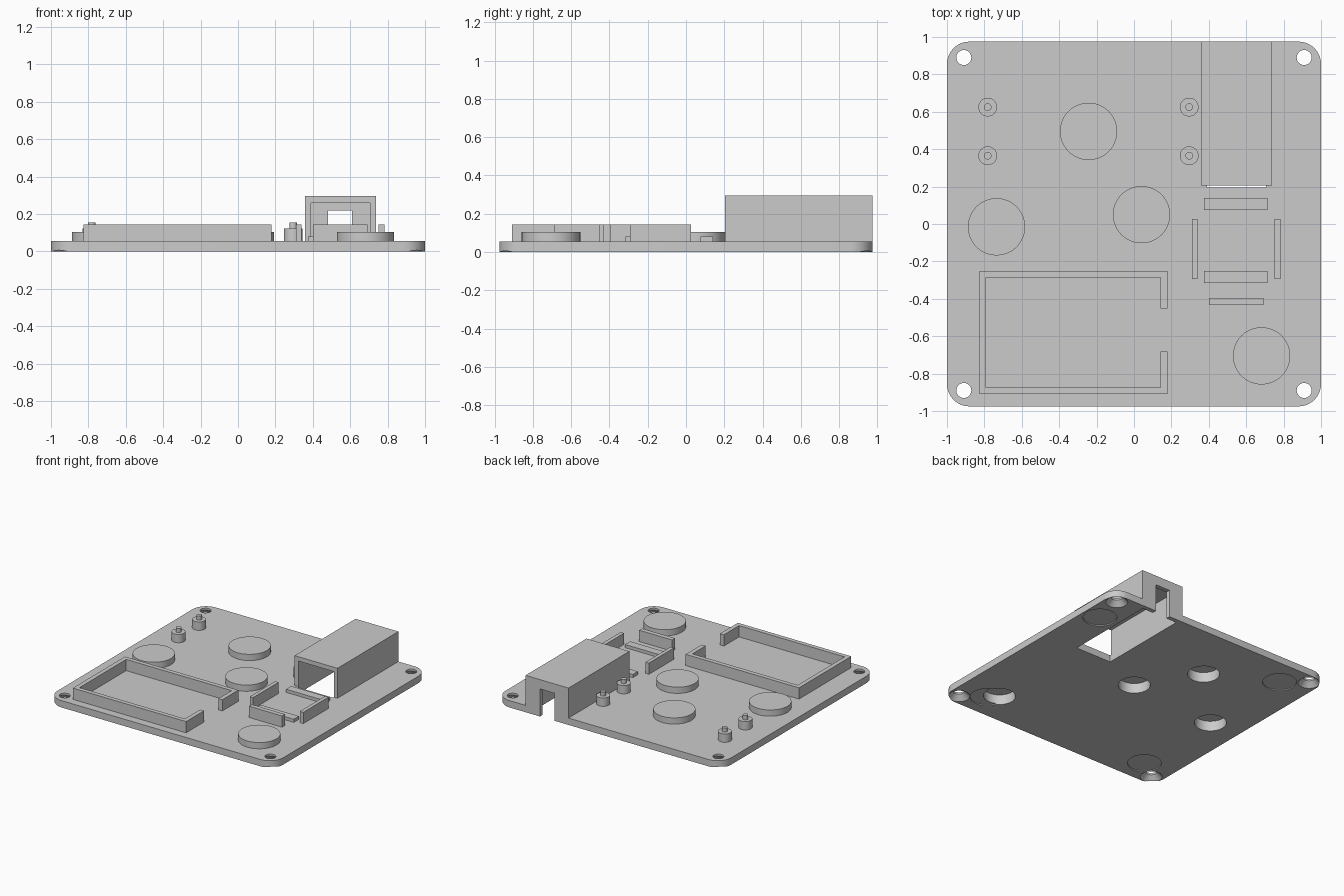
import bpy, bmesh, math
from mathutils import Matrix, Vector

cube = bpy.data.objects.get("Cube")
if cube:
    bpy.data.objects.remove(cube, do_unlink=True)

grey = bpy.data.materials.new("light_grey_plastic")
grey.use_nodes = True
COLOUR = (0.6, 0.6, 0.6, 1)
grey.diffuse_color = COLOUR
grey.node_tree.nodes["Principled BSDF"].inputs["Base Color"].default_value = COLOUR

TOP = 0.055     # top of the base plate
WALL = 0.145    # top of the retaining walls


def make_object(name, bm):
    mesh = bpy.data.meshes.new(name)
    bmesh.ops.recalc_face_normals(bm, faces=bm.faces)
    bm.to_mesh(mesh)
    bm.free()
    mesh.materials.append(grey)
    obj = bpy.data.objects.new(name, mesh)
    bpy.context.collection.objects.link(obj)
    return obj


def add_box(bm, x, y, z):
    lo, hi = Vector((x[0], y[0], z[0])), Vector((x[1], y[1], z[1]))
    matrix = Matrix.Translation((lo + hi) / 2) @ Matrix.Diagonal((*(hi - lo), 1))
    bmesh.ops.create_cube(bm, size=1, matrix=matrix)


def box(name, x, y, z):
    bm = bmesh.new()
    add_box(bm, x, y, z)
    return make_object(name, bm)


def add_cone(bm, centre, z, r1, r2):
    matrix = Matrix.Translation((*centre, (z[0] + z[1]) / 2))
    bmesh.ops.create_cone(bm, cap_ends=True, segments=48, radius1=r1,
                          radius2=r2, depth=z[1] - z[0], matrix=matrix)


def cone(name, centre, z, r1, r2=None):
    bm = bmesh.new()
    add_cone(bm, centre, z, r1, r1 if r2 is None else r2)
    return make_object(name, bm)


def combine(target, other, operation):
    """Apply a boolean and drop the operand."""
    mod = target.modifiers.new("combine", 'BOOLEAN')
    mod.operation = operation
    mod.solver = 'EXACT'
    mod.object = other
    bpy.context.view_layer.objects.active = target
    bpy.ops.object.modifier_apply(modifier=mod.name)
    bpy.data.objects.remove(other, do_unlink=True)


def smooth(obj):
    bpy.ops.object.select_all(action='DESELECT')
    obj.select_set(True)
    bpy.context.view_layer.objects.active = obj
    bpy.ops.object.shade_smooth_by_angle(angle=math.radians(30))


# Base plate with rounded corners
bm = bmesh.new()
add_box(bm, (-1, 1), (-0.975, 0.975), (0, TOP))
uprights = [e for e in bm.edges if abs(e.verts[0].co.z - e.verts[1].co.z) > 0.01]
bmesh.ops.bevel(bm, geom=uprights, offset=0.12, segments=10, profile=0.5, affect='EDGES')
plate = make_object("base_plate", bm)

# Raised bosses and the port housing, merged into the plate
bosses = [(-0.243, 0.495), (0.04, 0.05), (-0.735, -0.015), (0.682, -0.705)]
for p in bosses:
    combine(plate, cone("boss", p, (0.02, 0.105), 0.153), 'UNION')
combine(plate, box("port_housing", (0.357, 0.737), (0.205, 0.975), (0, 0.295)), 'UNION')

# Tunnel open below and in front, with a slot through its back wall
combine(plate, box("tunnel", (0.39, 0.705), (0.195, 0.94), (-0.1, 0.26)), 'DIFFERENCE')
combine(plate, box("slot", (0.482, 0.61), (0.9, 1.1), (-0.1, 0.22)), 'DIFFERENCE')

# Round pockets under the bosses
for p in bosses:
    combine(plate, cone("pocket", p, (-0.05, 0.08), 0.116), 'DIFFERENCE')

# Shallow foot recesses on the underside
for p in [(-0.74, 0.76), (-0.745, -0.77), (0.86, 0.64), (0.745, -0.77)]:
    combine(plate, cone("foot_recess", p, (-0.05, 0.008), 0.123), 'DIFFERENCE')

# Countersunk corner screw holes
for sx in (-1, 1):
    for sy in (-1, 1):
        p = (0.91 * sx, 0.89 * sy)
        combine(plate, cone("screw_hole", p, (-0.1, 0.1), 0.04), 'DIFFERENCE')
        combine(plate, cone("countersink", p, (-0.01, 0.04), 0.09, 0.04), 'DIFFERENCE')
smooth(plate)

# Standoffs with locating pins
for i, p in enumerate([(x, y) for x in (-0.782, 0.295) for y in (0.365, 0.625)]):
    bm = bmesh.new()
    add_cone(bm, p, (TOP, 0.122), 0.05, 0.05)
    add_cone(bm, p, (0.122, 0.155), 0.02, 0.02)
    smooth(make_object(f"standoff_{i + 1}", bm))

# Tray wall: a C-shaped outline swept upwards, open in the middle of one side
x0, x1, y0, y1, t = -0.825, 0.178, -0.91, -0.25, 0.035
gap0, gap1 = -0.683, -0.453
outline = [(x1, gap1), (x1, y1), (x0, y1), (x0, y0), (x1, y0), (x1, gap0),
           (x1 - t, gap0), (x1 - t, y0 + t), (x0 + t, y0 + t),
           (x0 + t, y1 - t), (x1 - t, y1 - t), (x1 - t, gap1)]
bm = bmesh.new()
face = bm.faces.new([bm.verts.new((x, y, TOP)) for x, y in outline])
raised = bmesh.ops.extrude_face_region(bm, geom=[face])["geom"]
bmesh.ops.translate(bm, vec=(0, 0, WALL - TOP),
                    verts=[v for v in raised if isinstance(v, bmesh.types.BMVert)])
make_object("tray_wall", bm)

# Module holder: tall side and front walls, low support bars
for name, x in (("right", (0.31, 0.34)), ("left", (0.752, 0.783))):
    box(f"holder_{name}_wall", x, (-0.293, 0.027), (TOP, WALL))
box("holder_front_wall", (0.4, 0.692), (-0.432, -0.395), (TOP, WALL))
for name, y in (("front", (-0.315, -0.25)), ("back", (0.075, 0.14))):
    box(f"holder_{name}_support", (0.373, 0.715), y, (TOP, 0.08))
